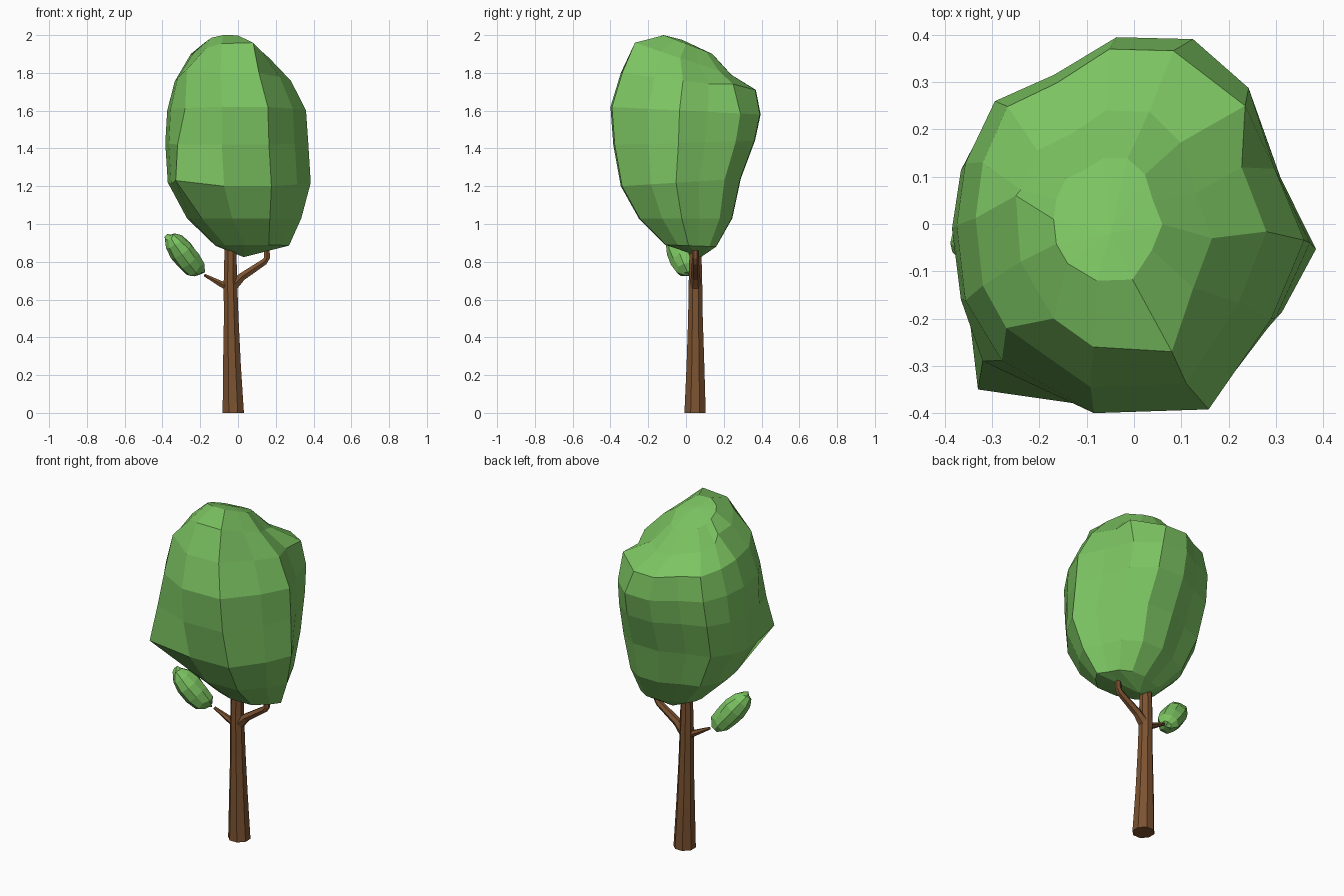
import bpy, bmesh, math, random
from mathutils import Vector

if "Cube" in bpy.data.objects:
    bpy.data.objects.remove(bpy.data.objects["Cube"])

random.seed(4)


def material(name, color):
    m = bpy.data.materials.new(name)
    m.diffuse_color = color
    m.use_nodes = True
    m.node_tree.nodes["Principled BSDF"].inputs["Base Color"].default_value = m.diffuse_color
    return m


LEAF = material("leaf_green", (0.2, 0.55, 0.12, 1))
BARK = material("bark_brown", (0.2, 0.085, 0.03, 1))


def finish(name, bm, mat):
    bmesh.ops.recalc_face_normals(bm, faces=bm.faces)
    mesh = bpy.data.meshes.new(name)
    bm.to_mesh(mesh)
    bm.free()
    mesh.materials.append(mat)
    ob = bpy.data.objects.new(name, mesh)
    bpy.context.collection.objects.link(ob)
    return ob


def skin(bm, rings):
    for a, b in zip(rings, rings[1:]):
        n = len(a)
        for i in range(n):
            j = (i + 1) % n
            bm.faces.new((a[i], a[j], b[j], b[i]))


def tube(name, path, sides):
    """Tapered tube through (point, radius) pairs, capped at both ends."""
    bm = bmesh.new()
    pts = [Vector(p) for p, r in path]
    rings = []
    for k, (p, r) in enumerate(path):
        d = pts[min(k + 1, len(pts) - 1)] - pts[max(k - 1, 0)]
        if k == 0 and p[2] == 0:
            d = Vector((0, 0, 1))
        side = d.cross(Vector((0, 1, 0))).normalized()
        up = side.cross(d).normalized()
        ring = []
        for i in range(sides):
            a = math.tau * (i + 0.5) / sides
            ring.append(bm.verts.new(pts[k] + r * (math.cos(a) * side + math.sin(a) * up)))
        rings.append(ring)
    skin(bm, rings)
    bm.faces.new(rings[0])
    bm.faces.new(rings[-1])
    return finish(name, bm, BARK)


# Trunk and its two branches
tube("trunk", [((-0.025, 0.048, 0), 0.061), ((-0.032, 0.05, 0.25), 0.051),
               ((-0.036, 0.05, 0.5), 0.042), ((-0.04, 0.05, 0.68), 0.039),
               ((-0.04, 0.05, 0.9), 0.033)], 8)
tube("left_branch", [((-0.04, 0.05, 0.66), 0.024), ((-0.09, 0.045, 0.683), 0.018),
                     ((-0.178, 0.035, 0.73), 0.008)], 6)
tube("right_branch", [((-0.04, 0.05, 0.66), 0.034), ((0.02, 0.05, 0.72), 0.024),
                      ((0.14, 0.05, 0.8), 0.019), ((0.153, 0.05, 0.82), 0.018),
                      ((0.153, 0.05, 0.88), 0.017)], 6)

# Crown: an uneven outline, scaled into tilted rings
OUTLINE = [(1, -0.08), (0.83, 0.3), (0.68, 0.73), (0.36, 0.99), (-0.08, 1),
           (-0.44, 0.8), (-0.78, 0.66), (-0.95, 0.33), (-1, 0), (-0.95, -0.4),
           (-0.74, -0.72), (-0.21, -1), (0.45, -0.98), (0.81, -0.5)]
# x min, x max, y min, y max, front z, back z
RINGS = [
    (-0.12, 0.27, -0.11, 0.16, 0.89, 0.88),
    (-0.27, 0.335, -0.25, 0.245, 1.03, 1.03),
    (-0.372, 0.385, -0.345, 0.29, 1.2, 1.24),
    (-0.385, 0.372, -0.385, 0.365, 1.42, 1.44),
    (-0.375, 0.36, -0.4, 0.395, 1.62, 1.58),
    (-0.335, 0.28, -0.345, 0.37, 1.8, 1.71),
    (-0.25, 0.165, -0.26, 0.24, 1.955, 1.79),
    (-0.17, 0.06, -0.12, 0.14, 2.0, 1.9),
]
# Corners that leave the regular shape: (ring, outline point) -> position
CORNERS = {(2, 10): (-0.33, -0.35, 1.23), (3, 10): (-0.32, -0.29, 1.42),
           (5, 2): (0.235, 0.25, 1.74), (5, 10): (-0.27, -0.22, 1.82),
           (6, 12): (0.08, -0.27, 1.96), (6, 10): (-0.17, -0.2, 1.93),
           (6, 8): (-0.25, 0.06, 1.9), (6, 9): (-0.24, -0.08, 1.9)}
bm = bmesh.new()
rings = []
for k, (x0, x1, y0, y1, zf, zb) in enumerate(RINGS):
    ring = []
    for i, (u, v) in enumerate(OUTLINE):
        p = ((x0 + x1 + (x1 - x0) * u) / 2, (y0 + y1 + (y1 - y0) * v) / 2,
             (zf + zb + (zb - zf) * v) / 2)
        ring.append(bm.verts.new(CORNERS.get((k, i), p)))
    rings.append(ring)
skin(bm, rings)
for ring, tip in ((rings[0], (0.03, 0.08, 0.825)), (rings[-1], (-0.05, -0.02, 1.975))):
    v = bm.verts.new(tip)
    for a, b in zip(ring, ring[1:] + ring[:1]):
        bm.faces.new((a, b, v))
finish("crown", bm, LEAF)

# Small leaf clump by the left branch
bm = bmesh.new()
bmesh.ops.create_uvsphere(bm, u_segments=9, v_segments=7, radius=1)
turn = Vector((-0.17, -0.085, 0.225)).to_track_quat('Z', 'Y')
for v in bm.verts:
    p = v.co * random.uniform(0.9, 1.08)
    v.co = Vector((-0.282, -0.02, 0.835)) + turn @ Vector((p.x * 0.074, p.y * 0.07, p.z * 0.148))
finish("leaf_clump", bm, LEAF)
